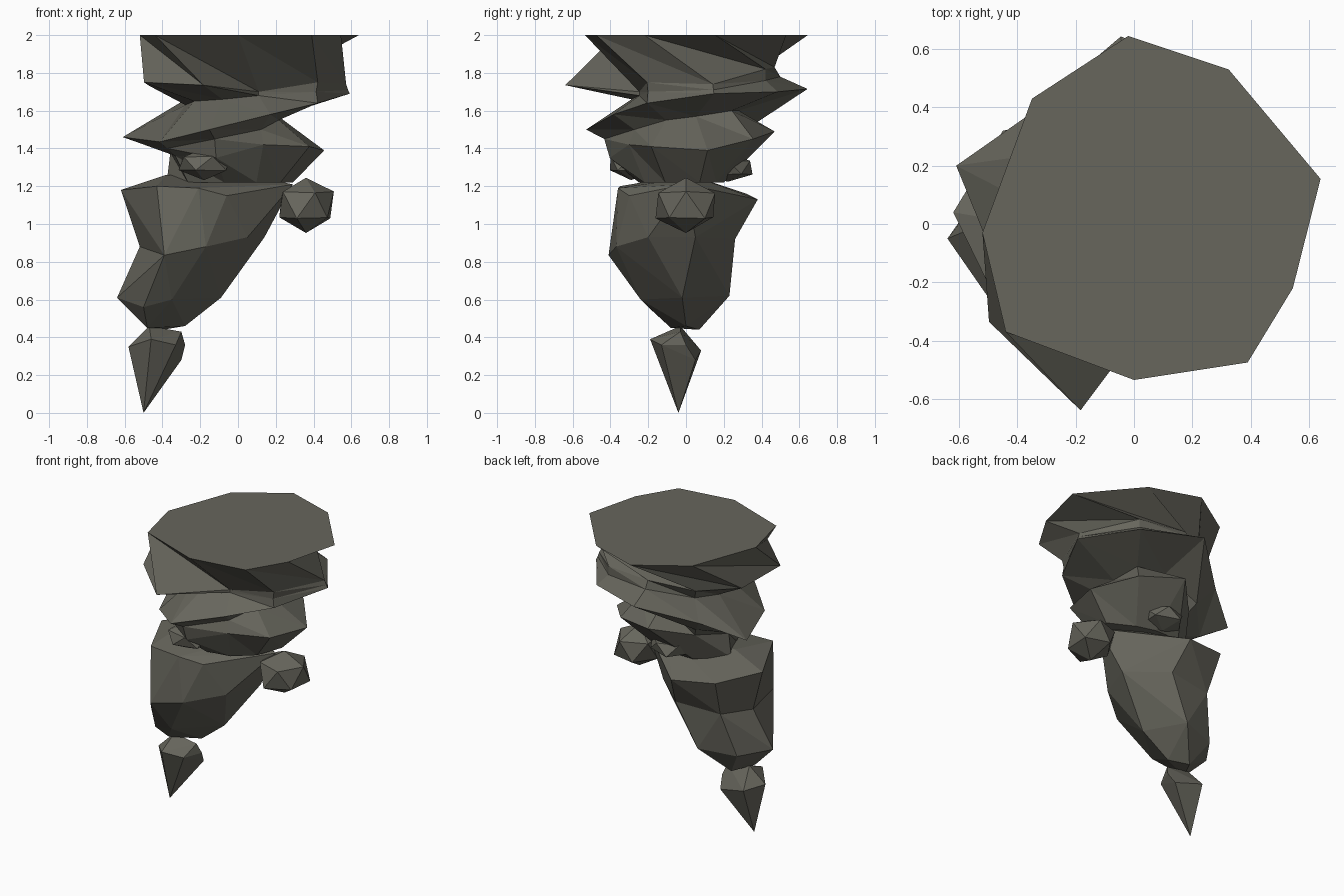
import bpy, bmesh, math, random
from mathutils import Vector

if "Cube" in bpy.data.objects:
    bpy.data.objects.remove(bpy.data.objects["Cube"])

random.seed(4)
stone = bpy.data.materials.new("dark olive stone")
stone.diffuse_color = (0.135, 0.132, 0.108, 1)
stone.use_nodes = True
stone.node_tree.nodes["Principled BSDF"].inputs["Base Color"].default_value = stone.diffuse_color


def finish(bm, name):
    bmesh.ops.recalc_face_normals(bm, faces=bm.faces)
    me = bpy.data.meshes.new(name)
    bm.to_mesh(me)
    bm.free()
    me.materials.append(stone)
    ob = bpy.data.objects.new(name, me)
    bpy.context.collection.objects.link(ob)
    return ob


def hull(name, points):
    """Faceted chunk wrapped around a few corner points."""
    bm = bmesh.new()
    for p in points:
        bm.verts.new(p)
    res = bmesh.ops.convex_hull(bm, input=bm.verts)
    junk = {g for g in res["geom_interior"] if isinstance(g, bmesh.types.BMVert)}
    bmesh.ops.delete(bm, geom=list(junk), context='VERTS')
    return finish(bm, name)


def ring(radii, heights):
    """Irregular nine-sided ring, starting near +x."""
    return [Vector((r * math.cos(math.radians(14 + 40 * i)),
                    r * math.sin(math.radians(14 + 40 * i)), z))
            for i, (r, z) in enumerate(zip(radii, heights))]


def loft(name, rings):
    """Skin the rings with triangles and close both ends."""
    bm = bmesh.new()
    rows = [[bm.verts.new(p) for p in r] for r in rings]
    n = len(rows[0])
    for a, b in zip(rows, rows[1:]):
        for i in range(n):
            j = (i + 1) % n
            bm.faces.new((a[i], a[j], b[j]))
            bm.faces.new((a[i], b[j], b[i]))
    bm.faces.new(rows[0])
    bm.faces.new(rows[-1])
    return finish(bm, name)


# flat cap; its corners are twisted one step against the rim below
cap = [Vector((x, y, 2)) for x, y in
       ((.64, .155), (.325, .53), (-.02, .645), (-.35, .43), (-.52, -.03),
        (-.44, -.37), (0, -.535), (.39, -.475), (.545, -.22))]
cap = cap[-1:] + cap[:-1]

# jagged, tilted ledges
upper_rim = ring((.59, .52, .47, .40, .47, .60, .665, .27, .47),
                 (1.74, 1.82, 1.83, 1.75, 1.73, 1.75, 1.735, 1.70, 1.75))
upper_notch = ring((.60, .52, .50, .35, .28, .28, .30, .27, .46),
                   (1.71, 1.76, 1.78, 1.68, 1.63, 1.65, 1.66, 1.68, 1.70))
ledge = ring((.61, .60, .645, .52, .63, .50, .55, .42, .47),
             (1.69, 1.70, 1.715, 1.58, 1.46, 1.435, 1.50, 1.58, 1.64))
ledge[4] = Vector((-.61, .2, 1.46))
lower_notch = ring((.22, .30, .28, .40, .50, .45, .45, .30, .24),
                   (1.57, 1.60, 1.60, 1.48, 1.42, 1.40, 1.45, 1.50, 1.55))
lower_rim = ring((.47, .44, .47, .35, .36, .40, .42, .33, .42),
                 (1.39, 1.45, 1.49, 1.42, 1.38, 1.36, 1.35, 1.42, 1.41))
neck = ring((.30, .20, .20, .28, .38, .32, .26, .24, .25), [1.22] * 9)
loft("jagged_crown",
     [cap, upper_rim, upper_notch, ledge, lower_notch, lower_rim, neck])

# main body, two chunks sharing a waist
waist = [(-.52, 0, .88), (-.39, -.41, .835), (-.17, -.37, .88), (.05, -.2, .93),
         (.14, .05, .93), (-.1, .26, .92), (-.42, .22, .9)]
shoulder = [(-.62, .04, 1.18), (-.43, -.35, 1.2), (-.21, -.36, 1.19),
            (-.06, -.3, 1.15), (.29, 0, 1.21), (-.15, .38, 1.13),
            (-.45, .32, 1.16), (-.38, 0, 1.26), (.1, .05, 1.25)]
foot = [(-.64, -.05, .61), (-.5, -.2, .56), (-.35, -.24, .6), (-.09, -.02, .61),
        (-.25, .23, .62), (-.5, .15, .6),
        (-.48, -.08, .45), (-.28, 0, .46), (-.4, .07, .44)]
hull("upper_body", shoulder + waist)
hull("lower_body", waist + foot)

# hanging tip
hull("pointed_tip", [(-.58, -.05, .35), (-.47, -.03, .46), (-.46, -.19, .39),
                     (-.3, -.03, .43), (-.28, .0, .36), (-.3, .05, .28),
                     (-.5, .08, .33), (-.33, -.13, .36),
                     (-.44, -.02, .12), (-.5, -.04, 0)])

# small stones stuck to the sides
for name, centre, size in (("side_stone", (.36, 0, 1.1), (.16, .175, .145)),
                           ("front_stone", (-.18, -.29, 1.32), (.15, .13, .08)),
                           ("back_stone", (-.05, .22, 1.3), (.15, .14, .08))):
    bm = bmesh.new()
    bmesh.ops.create_icosphere(bm, subdivisions=1, radius=1)
    pts = [Vector(centre) + Vector([c * s * random.uniform(.95, 1.12)
                                    for c, s in zip(v.co, size)]) for v in bm.verts]
    bm.free()
    hull(name, pts)
